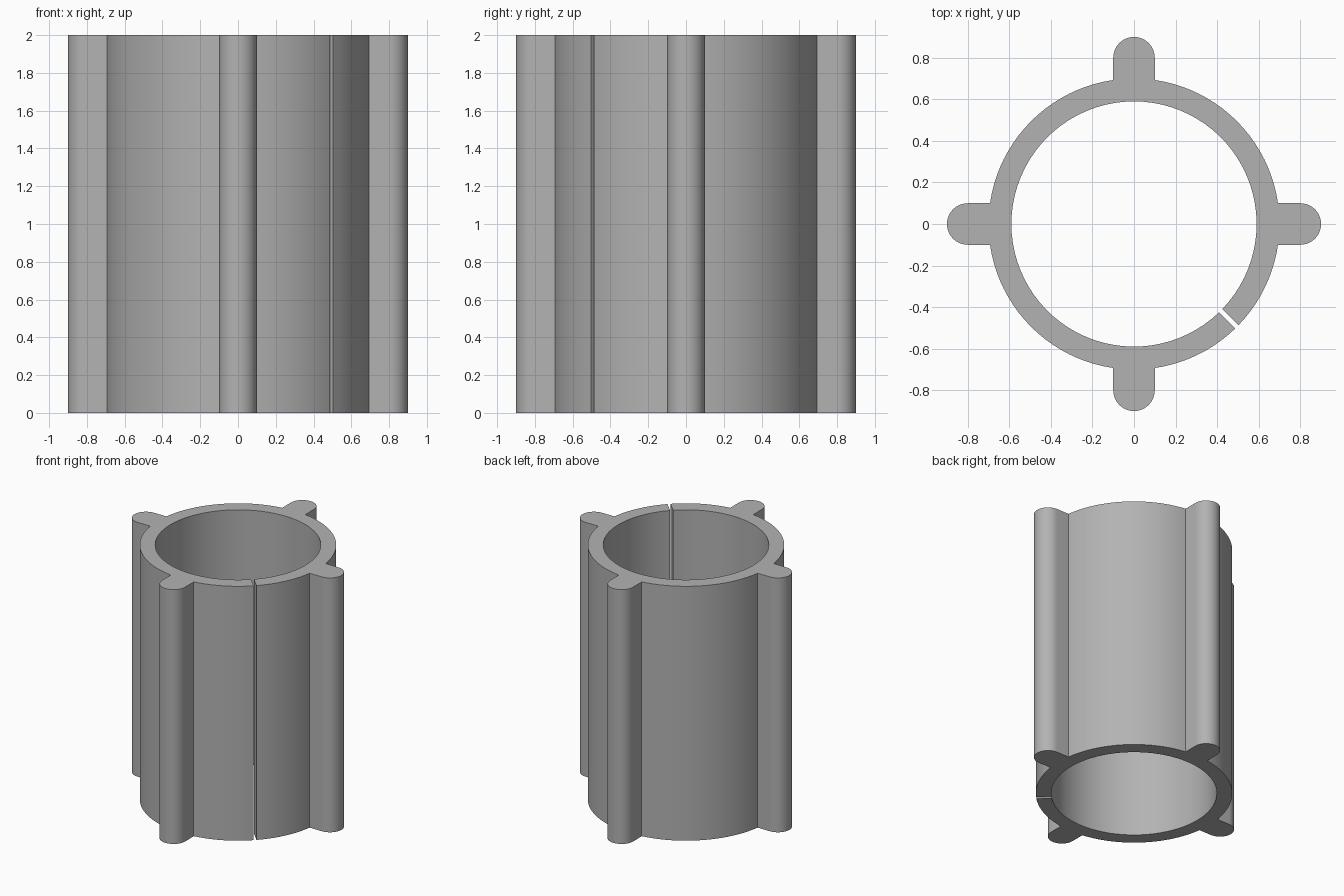
import bpy, bmesh
from math import sin, cos, asin, pi, radians
from mathutils import Vector, Matrix

if "Cube" in bpy.data.objects:
    bpy.data.objects.remove(bpy.data.objects["Cube"], do_unlink=True)

OUTER, INNER, HEIGHT = 0.7, 0.59, 2.0
RIB, RIB_CENTRE = 0.1, 0.8      # rib half width, centre of its round end
SLIT = 0.0106                   # half width of the slit


def arc(radius, start, end, steps, cx=0.0):
    angles = [start + (end - start) * i / steps for i in range(steps + 1)]
    return [Vector((cx + radius * cos(a), radius * sin(a), 0)) for a in angles]


# Outline runs anticlockwise round the outside, from one slit edge to the other
slit_angle = radians(-45)
outer_gap, inner_gap = asin(SLIT / OUTER), asin(SLIT / INNER)
rib_angle = asin(RIB / OUTER)
outline = []
for i in range(4):
    turn = i * pi / 2
    start = turn - pi / 4 + (outer_gap if i == 0 else 0)
    end = turn + pi / 4 - (outer_gap if i == 3 else 0)
    outline += arc(OUTER, start, turn - rib_angle, 10)
    rib = arc(RIB, -pi / 2, pi / 2, 24, RIB_CENTRE)
    outline += [Matrix.Rotation(turn, 3, "Z") @ p for p in rib]
    last = arc(OUTER, turn + rib_angle, end, 10)
    outline += last if i == 3 else last[:-1]

# Bore returns clockwise along the inside
outline += arc(INNER, slit_angle + 2 * pi - inner_gap, slit_angle + inner_gap, 80)

# Extrude the outline into the split sleeve
bm = bmesh.new()
base = bm.faces.new([bm.verts.new(p) for p in outline])
top = bmesh.ops.extrude_face_region(bm, geom=[base], use_keep_orig=True)["geom"]
bmesh.ops.translate(bm, vec=(0, 0, HEIGHT),
                    verts=[g for g in top if isinstance(g, bmesh.types.BMVert)])
bmesh.ops.recalc_face_normals(bm, faces=bm.faces)
mesh = bpy.data.meshes.new("split_sleeve")
bm.to_mesh(mesh)
bm.free()

grey = bpy.data.materials.new("plain grey")
grey.use_nodes = True
colour = (0.45, 0.45, 0.45, 1)
grey.diffuse_color = colour
grey.node_tree.nodes["Principled BSDF"].inputs["Base Color"].default_value = colour
mesh.materials.append(grey)

sleeve = bpy.data.objects.new("split_sleeve", mesh)
bpy.context.collection.objects.link(sleeve)
bpy.context.view_layer.objects.active = sleeve
sleeve.select_set(True)
bpy.ops.object.shade_smooth_by_angle(angle=radians(30))
